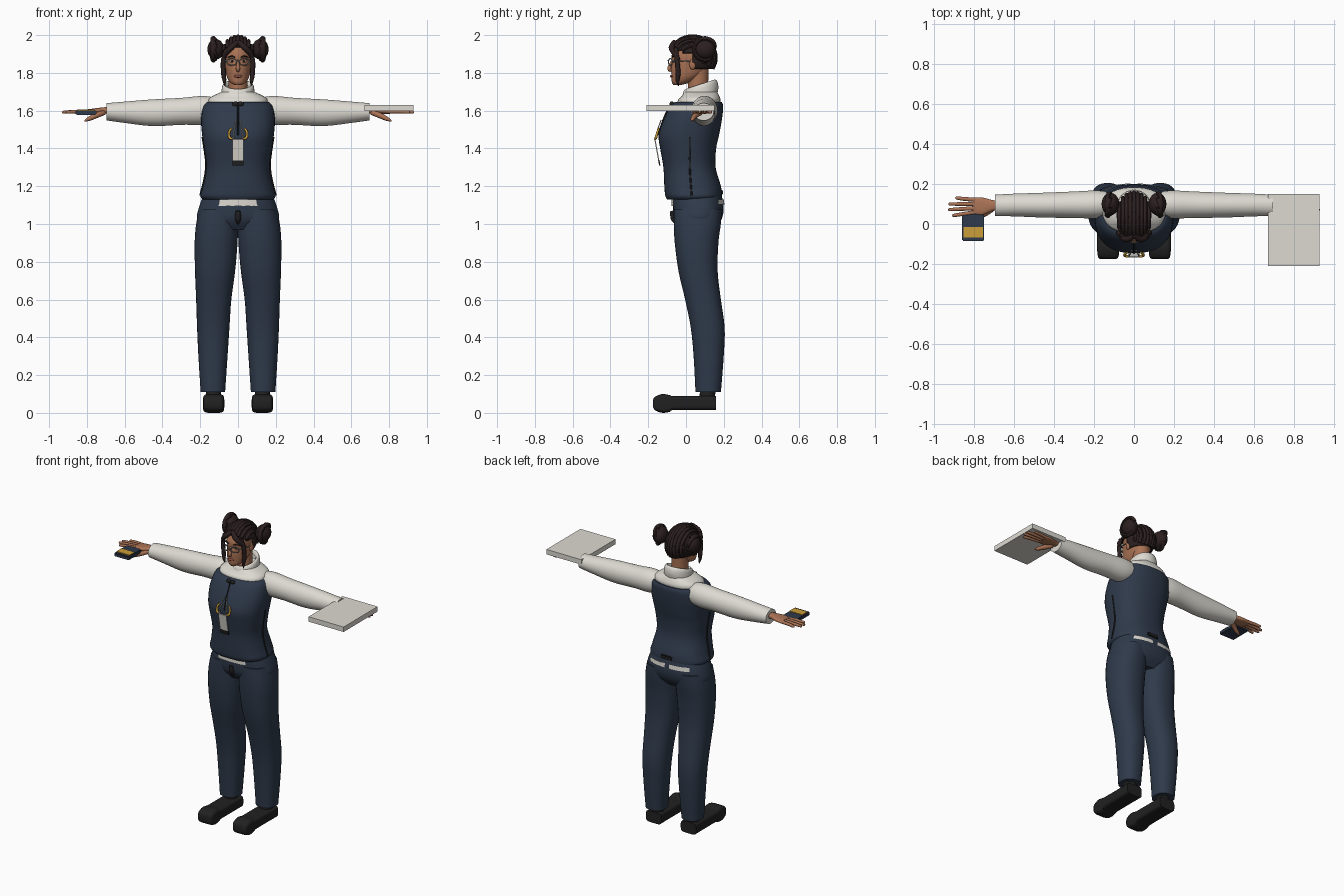
import bpy, bmesh, math
from mathutils import Vector, Quaternion, Matrix

if "Cube" in bpy.data.objects:
    bpy.data.objects.remove(bpy.data.objects["Cube"])


def material(name, r, g, b):
    m = bpy.data.materials.new(name)
    m.use_nodes = True
    m.diffuse_color = (r, g, b, 1)
    node = next(n for n in m.node_tree.nodes if n.type == 'BSDF_PRINCIPLED')
    node.inputs["Base Color"].default_value = (r, g, b, 1)
    node.inputs["Roughness"].default_value = 0.8
    return m


navy = material("navy cloth", .028, .042, .07)
white = material("off white", .72, .7, .64)
skin = material("brown skin", .4, .17, .09)
hair = material("dark brown hair", .025, .014, .014)
black = material("black leather", .014, .015, .014)
gold = material("gold", .6, .34, .04)
grey = material("glasses grey", .3, .31, .31)
lip = material("lip red", .27, .08, .06)


def finish(bm, name, mat, mirror=False):
    bmesh.ops.recalc_face_normals(bm, faces=bm.faces)
    mesh = bpy.data.meshes.new(name)
    bm.to_mesh(mesh)
    bm.free()
    mesh.shade_smooth()
    mesh.set_sharp_from_angle(angle=math.radians(45))
    mesh.materials.append(mat)
    obj = bpy.data.objects.new(name, mesh)
    bpy.context.collection.objects.link(obj)
    if mirror:
        mod = obj.modifiers.new("mirror", 'MIRROR')
        mod.use_mirror_merge = False
    return obj


def smooth_rows(rows, steps):
    """Catmull-Rom interpolation through equally long tuples."""
    out = []
    for i in range(len(rows) - 1):
        a, b, c, d = (rows[max(i - 1, 0)], rows[i], rows[i + 1], rows[min(i + 2, len(rows) - 1)])
        for k in range(steps):
            t = k / steps
            out.append([q + t * ((r - p) + t * ((2*p - 5*q + 4*r - s) + t * (3*q - p - 3*r + s))) / 2
                        for p, q, r, s in zip(a, b, c, d)])
    return out + [list(rows[-1])]


def skin_rings(bm, rings, caps=True):
    n = len(rings[0])
    for a, b in zip(rings, rings[1:]):
        for i in range(n):
            j = (i + 1) % n
            bm.faces.new((a[i], a[j], b[j], b[i]))
    if caps:
        bm.faces.new(rings[0])
        bm.faces.new(rings[-1])


def loft(name, mat, rows, axis=2, power=2.0, n=32, steps=4, mirror=False, caps=True, keep=None, tweak=None):
    """Rows are (position, low, high, low, high) across the chosen axis."""
    bm = bmesh.new()
    others = [i for i in range(3) if i != axis]
    rings = []
    for t, b0, b1, c0, c1 in smooth_rows(rows, steps):
        ring = []
        for k in range(n):
            ang = math.tau * (k + .5) / n
            co = [t, t, t]
            for i, lo, hi, f in zip(others, (b0, c0), (b1, c1), (math.cos(ang), math.sin(ang))):
                co[i] = (lo + hi) / 2 + (hi - lo) / 2 * math.copysign(abs(f) ** (2 / power), f)
            ring.append(bm.verts.new(tweak(*co) if tweak else co))
        rings.append(ring)
    skin_rings(bm, rings, caps)
    if keep:
        bad = [f for f in bm.faces if not keep(f.calc_center_median())]
        bmesh.ops.delete(bm, geom=bad, context='FACES')
    return finish(bm, name, mat, mirror)


def sym(rows):
    return [(t, -w, w, c0, c1) for t, w, c0, c1 in rows]


def tube(name, mat, points, mirror=False, n=10, steps=4):
    """Points are (x, y, z, radius)."""
    bm = bmesh.new()
    pts = smooth_rows(points, steps)
    rings, turn, last = [], Quaternion(), Vector((0, 0, 1))
    for i, p in enumerate(pts):
        d = Vector(pts[min(i + 1, len(pts) - 1)][:3]) - Vector(pts[max(i - 1, 0)][:3])
        turn = last.rotation_difference(d.normalized()) @ turn
        last = d.normalized()
        rings.append([bm.verts.new(Vector(p[:3]) + turn @ Vector((p[3] * math.cos(math.tau * k / n),
                     p[3] * math.sin(math.tau * k / n), 0))) for k in range(n)])
    skin_rings(bm, rings)
    return finish(bm, name, mat, mirror)


def ball(name, mat, center, size, mirror=False, keep=None):
    bm = bmesh.new()
    bmesh.ops.create_uvsphere(bm, u_segments=40, v_segments=28, radius=1,
                              matrix=Matrix.Translation(center) @ Matrix.Diagonal((*size, 1)))
    if keep:
        bmesh.ops.delete(bm, geom=[v for v in bm.verts if not keep(*v.co)], context='VERTS')
    return finish(bm, name, mat, mirror)


def box(name, mat, lo, hi, bevel=0.0, tilt=0.0):
    bm = bmesh.new()
    lo, hi = Vector(lo), Vector(hi)
    bmesh.ops.create_cube(bm, size=1, matrix=Matrix.Translation((lo + hi) / 2)
                          @ Matrix.Rotation(tilt, 4, 'X') @ Matrix.Diagonal((*(hi - lo), 1)))
    if bevel:
        bmesh.ops.bevel(bm, geom=bm.edges[:], offset=bevel, segments=2, affect='EDGES')
    return finish(bm, name, mat)


# Trousers, shoes and ankles
loft("trouser_legs", navy, [(.11, .068, .198, .05, .185), (.3, .055, .21, .04, .2), (.45, .045, .217, .025, .205),
     (.6, .035, .222, -.005, .185), (.75, .015, .228, -.04, .168), (.9, .002, .23, -.06, .172),
     (1, 0, .222, -.065, .185), (1.08, 0, .205, -.064, .19)], power=2.3, mirror=True)
loft("trouser_hips", navy, sym([(.97, .15, -.03, .15), (1.02, .215, -.062, .187), (1.08, .21, -.07, .2),
     (1.15, .185, -.07, .19)]), power=2.4)
loft("shoes", black, [(-.175, .09, .17, .035, .065), (-.165, .078, .18, .015, .085), (-.125, .073, .185, 0, .1),
     (-.085, .073, .185, .006, .094), (-.06, .073, .185, .015, .09), (.16, .073, .185, .015, .09)],
     axis=1, power=5, mirror=True)
loft("ankles", black, [(.06, .09, .17, .07, .15), (.14, .09, .17, .075, .16)], mirror=True)

# Shirt hem showing at the waist
loft("shirt_hem", white, sym([(1.095, .208, -.078, .204), (1.14, .198, -.078, .2)]), power=2.4, n=64, caps=False,
     keep=lambda c: (c.y < 0 and abs(c.x) < .1) or (c.y > .1 and .015 < abs(c.x) < .15 and 1.1 < c.z < 1.13))
tube("trouser_fly", black, [(0, -.05, 1.0, .006), (0, -.066, 1.03, .016), (0, -.072, 1.07, .012)])

# Vest and its trim
loft("vest", navy, sym([(1.13, .185, -.1, .18), (1.15, .2, -.11, .19), (1.2, .186, -.115, .185),
     (1.3, .168, -.12, .157), (1.4, .18, -.137, .16), (1.47, .19, -.145, .175), (1.55, .196, -.12, .19),
     (1.62, .185, -.085, .197), (1.645, .165, -.06, .19)]), power=2.4, n=48)
tube("vest_zip", black, [(0, -.147, 1.47, .004), (0, -.122, 1.55, .004), (0, -.085, 1.63, .004)])
tube("vest_side_seams", black, [(.2, .03, 1.15, .005), (.169, .02, 1.3, .005), (.188, .02, 1.46, .005)], mirror=True)
ball("collar_bow", black, (.014, -.075, 1.635), (.016, .012, .014), mirror=True)
box("back_buckle", black, (-.03, .175, 1.155), (.05, .197, 1.18), bevel=.004)

# Shirt yoke, sleeves and rolled collar
loft("shirt_yoke", white, sym([(1.6, .15, -.04, .17), (1.65, .158, -.045, .183), (1.675, .14, -.025, .178),
     (1.7, .085, -.01, .165)]), power=2.4)
loft("sleeves", white, [(.12, .04, .16, 1.54, 1.67), (.19, .028, .168, 1.525, 1.678), (.3, .03, .163, 1.525, 1.668),
     (.45, .032, .157, 1.518, 1.66), (.6, .038, .152, 1.535, 1.648), (.695, .04, .147, 1.548, 1.64)],
     axis=0, mirror=True)
loft("rolled_collar", white, sym([(1.66, .09, -.015, .165), (1.7, .088, -.02, .172), (1.735, .084, -.015, .165),
     (1.748, .072, -.002, .15), (1.73, .06, .01, .14)]), caps=False,
     tweak=lambda x, y, z: (x, y, z + (y - .1) * .33))

# Hands
loft("palms", skin, [(.67, .07, .115, 1.58, 1.62), (.71, .065, .12, 1.585, 1.618), (.76, .045, .133, 1.583, 1.612),
     (.805, .05, .132, 1.583, 1.606)], axis=0, power=2.5, mirror=True)
for i, (y, tip_y, length) in enumerate([(.059, .043, .91), (.08, .072, .93), (.1, .1, .928), (.121, .13, .895)]):
    tube(f"finger_{i + 1}", skin, [(.79, y, 1.595, .011), (.85, (y + tip_y) / 2, 1.595, .01),
         (length - .008, tip_y, 1.592, .008), (length, tip_y, 1.592, .002)], mirror=True)
tube("thumbs", skin, [(.71, .075, 1.59, .014), (.75, .05, 1.575, .015), (.79, .035, 1.556, .011),
     (.812, .03, 1.545, .003)], mirror=True)

# Held tablet and small device
box("white_tablet", white, (.67, -.21, 1.597), (.93, .15, 1.63))
box("device_body", navy, (-.86, -.085, 1.578), (-.75, .06, 1.602), bevel=.004)
box("device_screen", gold, (-.853, -.068, 1.6), (-.757, -.014, 1.607))

# Hanging badge
box("badge_card", white, (-.029, -.157, 1.33), (.029, -.151, 1.45), tilt=.18)
box("badge_band", black, (-.03, -.145, 1.31), (.03, -.138, 1.338), tilt=.18)
tube("badge_clips", gold, [(.03, -.163, 1.45, .006), (.046, -.158, 1.46, .007), (.046, -.15, 1.49, .006),
     (.034, -.143, 1.505, .005)], mirror=True)
tube("badge_cords", white, [(.026, -.163, 1.45, .003), (.02, -.15, 1.5, .003), (.01, -.132, 1.55, .003)], mirror=True)

# Head, neck and face
loft("neck", skin, sym([(1.66, .055, .01, .125), (1.73, .05, .01, .118), (1.82, .052, .015, .12)]))
loft("head", skin, sym([(1.735, .018, -.066, -.03), (1.75, .042, -.075, .025), (1.78, .06, -.077, .08),
     (1.82, .069, -.079, .12), (1.86, .074, -.075, .135), (1.9, .075, -.075, .135), (1.95, .062, -.05, .12),
     (1.98, .03, -.01, .08)]))
tube("nose", skin, [(0, -.07, 1.868, .006), (0, -.082, 1.845, .008), (0, -.088, 1.822, .012), (0, -.078, 1.81, .008)])
ball("lips", lip, (0, -.076, 1.782), (.022, .008, .008))
ball("ears", skin, (.075, .035, 1.845), (.012, .018, .028), mirror=True)
ball("eyes", white, (.031, -.062, 1.862), (.014, .009, .007), mirror=True)
ball("irises", hair, (.031, -.068, 1.862), (.006, .005, .006), mirror=True)
tube("brows", hair, [(.014, -.073, 1.882, .003), (.035, -.068, 1.888, .004), (.056, -.054, 1.882, .002)], mirror=True)

# Glasses
tube("glasses_rims", grey, [(.034 + .026 * math.cos(a), -.083 + .01 * math.cos(a), 1.858 + .018 * math.sin(a), .003)
     for a in (math.tau * k / 12 for k in range(13))], mirror=True, n=6, steps=2)
tube("glasses_bridge", grey, [(-.009, -.092, 1.862, .003), (0, -.095, 1.865, .003), (.009, -.092, 1.862, .003)], n=6)
tube("glasses_arms", grey, [(.06, -.073, 1.864, .003), (.078, -.03, 1.864, .003), (.08, .035, 1.86, .003)],
     mirror=True, n=6)

# Hair cap with an open face and combed ridges
CENTER, SIZE = Vector((0, .035, 1.88)), Vector((.088, .122, .113))
cap = ball("hair_cap", hair, CENTER, SIZE,
           keep=lambda x, y, z: z > 1.815 and (y > .025 or z > 1.94 - abs(x) * .5))
cap.modifiers.new("thickness", 'SOLIDIFY').thickness = .008
for i in range(9):
    f = (i - 4) / 4.8
    w = math.sqrt(1 - f * f)
    tube(f"hair_ridge_{i + 1}", hair, [(SIZE.x * f, CENTER.y - SIZE.y * w * math.cos(a),
         CENTER.z + SIZE.z * w * math.sin(a), .011) for a in (math.radians(35 + 22 * k) for k in range(9))], n=8)

# Swept fringe, temple locks and buns
tube("fringe", hair, [(.002, -.06, 1.965, .012), (.035, -.076, 1.935, .016), (.064, -.062, 1.905, .014),
     (.08, -.04, 1.87, .01)], mirror=True)
tube("temple_locks", hair, [(.06, -.055, 1.93, .012), (.077, -.048, 1.87, .013), (.077, -.042, 1.8, .013),
     (.072, -.045, 1.76, .01), (.07, -.04, 1.73, .002)], mirror=True)
ball("bun_cores", hair, (.118, .1, 1.925), (.044, .056, .054), mirror=True)
for i in range(4):
    spin = Matrix.Rotation(math.pi * i / 4, 3, 'X')
    loop = [spin @ Vector((.02 + .025 * math.sin(a), .052 * math.cos(a), .018 + .038 * math.sin(a)))
            for a in (math.tau * k / 10 for k in range(11))]
    tube(f"bun_coil_{i + 1}", hair, [(.113 + p.x * .5, .1 + p.y, 1.925 + p.z, .012) for p in loop],
         mirror=True, n=8, steps=3)
